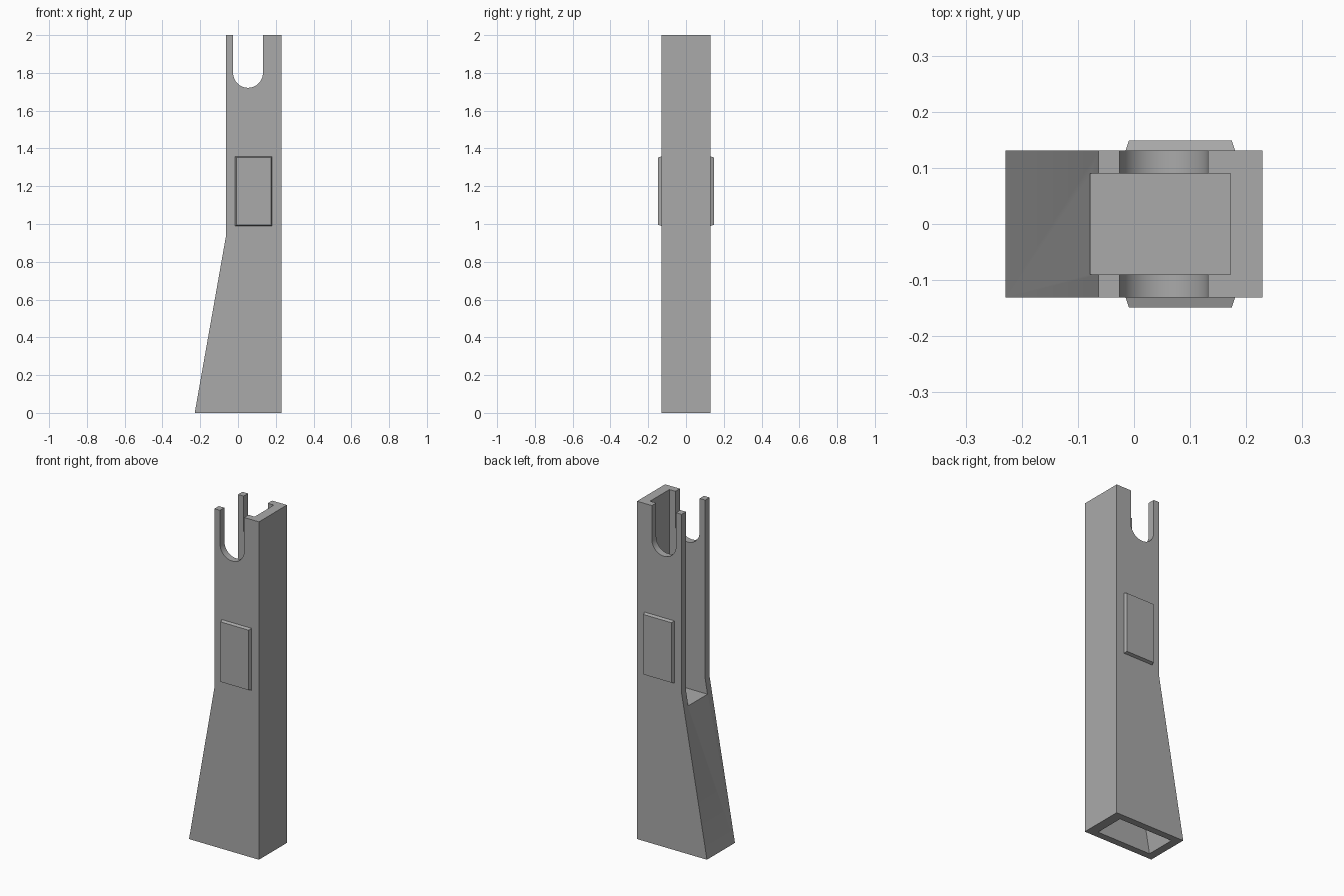
import bpy, bmesh, math

cube = bpy.data.objects.get("Cube")
if cube:
    bpy.data.objects.remove(cube, do_unlink=True)

grey = bpy.data.materials.new("mid_grey")
grey.use_nodes = True
COLOUR = (0.4, 0.4, 0.4, 1)
grey.diffuse_color = COLOUR
grey.node_tree.nodes["Principled BSDF"].inputs["Base Color"].default_value = COLOUR

HALF = 0.131      # half depth of the body
INNER = 0.09      # half depth of the cavities
RIGHT = 0.229     # straight side
BACK = 0.172      # inner face of the straight side
FLOOR = 0.855     # floor of the open channel


def prism(name, profile, y0, y1, inset=0.0):
    """Extrude an x-z profile from y0 to y1, shrinking the end by inset."""
    bm = bmesh.new()
    cx = sum(p[0] for p in profile) / len(profile)
    cz = sum(p[1] for p in profile) / len(profile)
    start = [bm.verts.new((x, y0, z)) for x, z in profile]
    end = [bm.verts.new((x - math.copysign(inset, x - cx), y1,
                         z - math.copysign(inset, z - cz))) for x, z in profile]
    bm.faces.new(start)
    bm.faces.new(end[::-1])
    n = len(profile)
    for i in range(n):
        j = (i + 1) % n
        bm.faces.new((start[i], end[i], end[j], start[j]))
    bmesh.ops.recalc_face_normals(bm, faces=bm.faces)
    mesh = bpy.data.meshes.new(name)
    bm.to_mesh(mesh)
    bm.free()
    obj = bpy.data.objects.new(name, mesh)
    mesh.materials.append(grey)
    bpy.context.collection.objects.link(obj)
    return obj


def cut(target, cutter):
    """Subtract the cutter, apply the result and remove the cutter."""
    cutter.hide_render = True
    mod = target.modifiers.new("cut", 'BOOLEAN')
    mod.operation = 'DIFFERENCE'
    mod.solver = 'EXACT'
    mod.object = cutter
    bpy.context.view_layer.objects.active = target
    bpy.ops.object.modifier_apply(modifier=mod.name)
    bpy.data.objects.remove(cutter, do_unlink=True)


# Body: straight upper column flaring out to the foot
body = prism("column_body", [(-0.229, 0), (RIGHT, 0), (RIGHT, 2),
                             (-0.063, 2), (-0.063, 0.94)], -HALF, HALF)

# Upper channel, open at the top and along one side
cut(body, prism("channel_cutter", [(-0.5, FLOOR), (BACK, FLOOR),
                                   (BACK, 2.1), (-0.5, 2.1)], -INNER, INNER))

# Hollow foot, open underneath and following the slope
cut(body, prism("foot_cutter", [(-0.2, -0.1), (BACK, -0.1), (BACK, 0.81),
                                (-0.036, 0.81)], -INNER, INNER))

# Round-bottomed slot through both side walls
radius, slot_x, slot_z = 0.079, 0.053, 1.8
arc = [(slot_x + radius * math.cos(a), slot_z + radius * math.sin(a))
       for a in (math.pi + math.pi * i / 24 for i in range(25))]
cut(body, prism("slot_cutter", arc + [(slot_x + radius, 2.1), (slot_x - radius, 2.1)],
                -0.3, 0.3))

# Raised tapered plates on the front and back
plate = [(-0.015, 0.99), (0.18, 0.99), (0.18, 1.357), (-0.015, 1.357)]
for name, side in (("front_plate", -1), ("back_plate", 1)):
    prism(name, plate, side * HALF, side * 0.149, 0.006)

# Smooth only the rounded slot
bpy.ops.object.select_all(action='DESELECT')
body.select_set(True)
bpy.context.view_layer.objects.active = body
bpy.ops.object.shade_smooth_by_angle(angle=math.radians(20))
